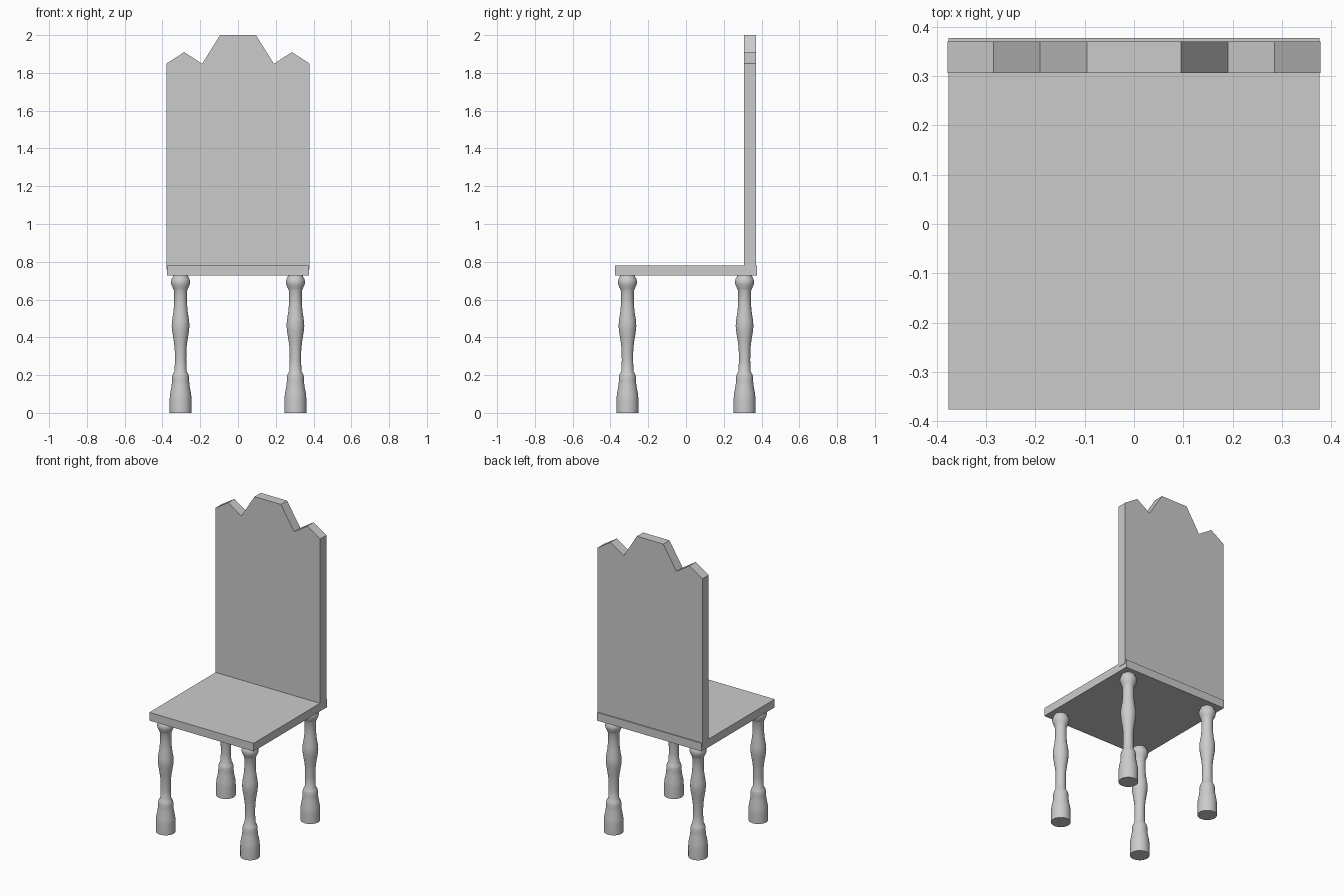
import bpy, bmesh
from math import radians, pi
from mathutils import Matrix, Vector

if "Cube" in bpy.data.objects:
    bpy.data.objects.remove(bpy.data.objects["Cube"])


def make_object(name, bm):
    bmesh.ops.recalc_face_normals(bm, faces=bm.faces)
    mesh = bpy.data.meshes.new(name)
    bm.to_mesh(mesh)
    bm.free()
    obj = bpy.data.objects.new(name, mesh)
    bpy.context.collection.objects.link(obj)
    return obj


def box(name, lo, hi):
    lo, hi = Vector(lo), Vector(hi)
    bm = bmesh.new()
    m = Matrix.Translation((lo + hi) / 2) @ Matrix.Diagonal((*(hi - lo), 1))
    bmesh.ops.create_cube(bm, size=1, matrix=m)
    return make_object(name, bm)


def extrude_xz(name, outline, y0, y1):
    bm = bmesh.new()
    face = bm.faces.new([bm.verts.new((x, y0, z)) for x, z in outline])
    ext = bmesh.ops.extrude_face_region(bm, geom=[face])["geom"]
    verts = [g for g in ext if isinstance(g, bmesh.types.BMVert)]
    bmesh.ops.translate(bm, verts=verts, vec=(0, y1 - y0, 0))
    # keep the front face that the extrusion started from
    if len([f for f in bm.faces if len(f.verts) == len(outline)]) < 2:
        bm.faces.new([v for v in bm.verts if v not in verts])
    return make_object(name, bm)


def lathe(name, profile, location, sides=32):
    bm = bmesh.new()
    pts = [(0, profile[0][1])] + profile + [(0, profile[-1][1])]
    verts = [bm.verts.new((r, 0, z)) for r, z in pts]
    edges = [bm.edges.new(pair) for pair in zip(verts, verts[1:])]
    bmesh.ops.spin(bm, geom=verts + edges, axis=(0, 0, 1), cent=(0, 0, 0),
                   angle=2 * pi, steps=sides)
    bmesh.ops.remove_doubles(bm, verts=bm.verts, dist=1e-4)
    obj = make_object(name, bm)
    obj.location = location
    bpy.ops.object.select_all(action='DESELECT')
    obj.select_set(True)
    bpy.context.view_layer.objects.active = obj
    bpy.ops.object.shade_smooth_by_angle(angle=radians(50))
    return obj


# Seat slab
box("seat", (-0.376, -0.376, 0.727), (0.376, 0.377, 0.78))

# Backrest with a crested top edge, mirrored left to right
crest = [(0.378, 0.758), (0.378, 1.85), (0.285, 1.91), (0.19, 1.848), (0.095, 2.0)]
extrude_xz("backrest", crest + [(-x, z) for x, z in reversed(crest)], 0.306, 0.37)

# Turned legs: (radius, height)
leg_profile = [
    (0.058, 0.0), (0.058, 0.07), (0.056, 0.10), (0.048, 0.14), (0.045, 0.17),
    (0.045, 0.19), (0.041, 0.205), (0.032, 0.22), (0.030, 0.28), (0.031, 0.34),
    (0.036, 0.38), (0.044, 0.43), (0.047, 0.46), (0.045, 0.49), (0.037, 0.54),
    (0.034, 0.58), (0.034, 0.645), (0.040, 0.66), (0.049, 0.68), (0.051, 0.695),
    (0.047, 0.71), (0.040, 0.722), (0.039, 0.73),
]
for side, x in (("left", -0.304), ("right", 0.304)):
    for end, y in (("front", -0.31), ("back", 0.31)):
        lathe(f"{end}_{side}_leg", leg_profile, (x, y, 0))
